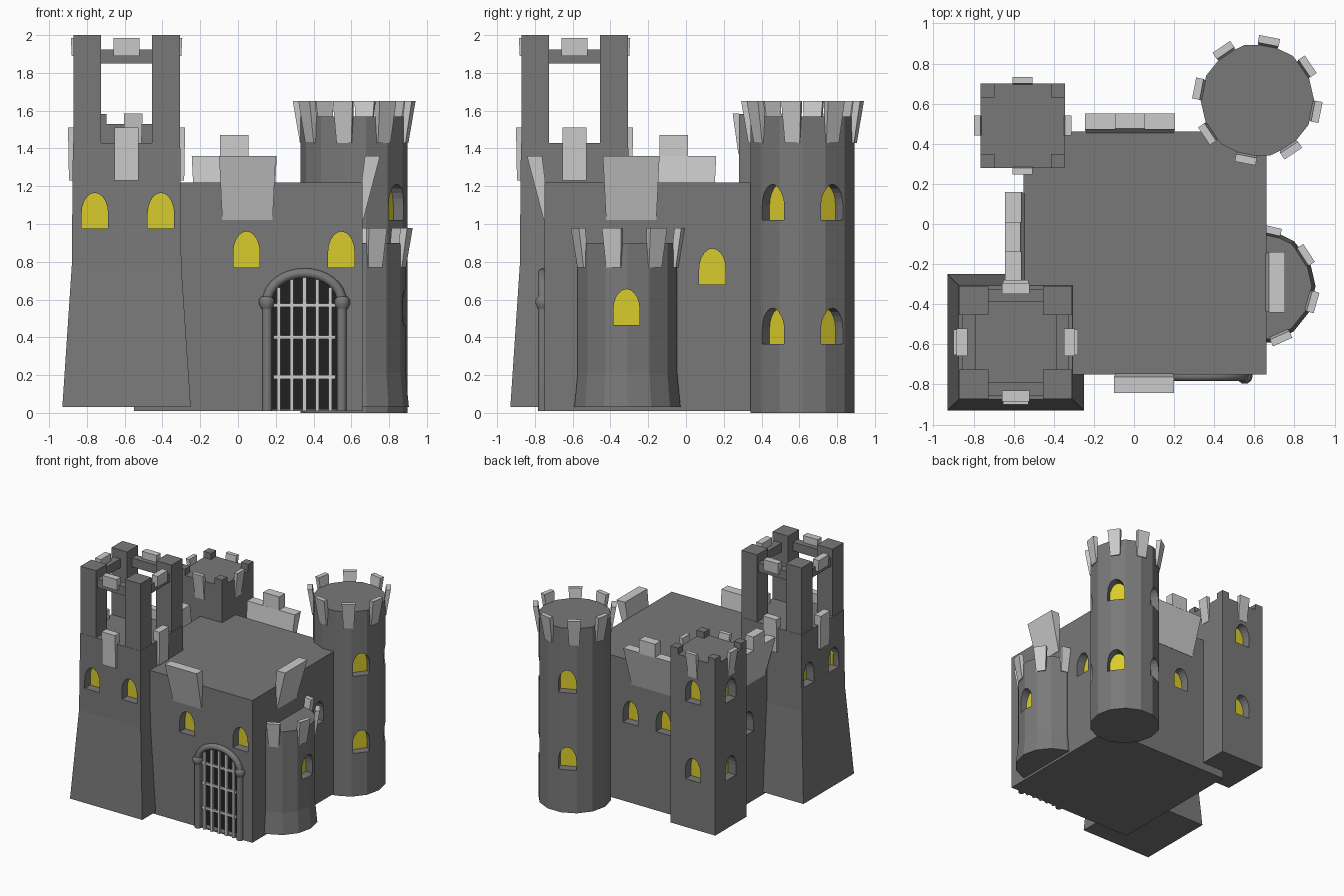
import bpy, bmesh, math
from mathutils import Vector

if "Cube" in bpy.data.objects:
    bpy.data.objects.remove(bpy.data.objects["Cube"])

def mat(name, rgb):
    m = bpy.data.materials.new(name)
    m.diffuse_color = (*rgb, 1)
    m.use_nodes = True
    m.node_tree.nodes["Principled BSDF"].inputs["Base Color"].default_value = m.diffuse_color
    return m

STONE = mat("grey stone", (0.19, 0.19, 0.19))
LIGHT = mat("light stone", (0.6, 0.6, 0.6))
GLOW = mat("window yellow", (0.7, 0.6, 0.025))
DARK = mat("gate dark", (0.015, 0.015, 0.015))

# ---------- helpers ----------
def loft(bm, rings):
    vs = [[bm.verts.new(p) for p in r] for r in rings]
    n = len(vs[0])
    fs = [bm.faces.new(vs[0]), bm.faces.new(vs[-1])]
    for a, b in zip(vs, vs[1:]):
        fs += [bm.faces.new((a[i], a[(i + 1) % n], b[(i + 1) % n], b[i])) for i in range(n)]
    bmesh.ops.recalc_face_normals(bm, faces=fs)

def finish(bm, name, material):
    me = bpy.data.meshes.new(name)
    bm.to_mesh(me)
    bm.free()
    me.materials.append(material)
    ob = bpy.data.objects.new(name, me)
    bpy.context.collection.objects.link(ob)
    return ob

def place(o, az, u, n, z):
    """Wall frame: n along the outward direction az, u sideways."""
    c, s = math.cos(math.radians(az)), math.sin(math.radians(az))
    return Vector((o[0] + c * n - s * u, o[1] + s * n + c * u, z))

def square(cx, cy, h, z):
    return [(cx + a * h, cy + b * h, z) for a, b in ((-1, -1), (1, -1), (1, 1), (-1, 1))]

def ngon(cx, cy, r, z, n=14):
    return [(cx + r * math.cos(2 * math.pi * i / n), cy + r * math.sin(2 * math.pi * i / n), z) for i in range(n)]

def box(bm, x0, x1, y0, y1, z0, z1):
    loft(bm, [[(x0, y0, z), (x1, y0, z), (x1, y1, z), (x0, y1, z)] for z in (z0, z1)])

def slab(bm, o, az, low, high):
    """Leaning block; low/high = (u0, u1, n0, n1, z)."""
    loft(bm, [[place(o, az, u, n, z) for u, n in ((u0, n0), (u1, n0), (u1, n1), (u0, n1))]
              for u0, u1, n0, n1, z in (low, high)])

def arch_profile(w, h, spring):
    return [(-w, 0), (w, 0)] + [(w * math.cos(math.pi * i / 10), spring + (h - spring) * math.sin(math.pi * i / 10))
                                for i in range(11)]

def arch(bm, o, az, zb, prof, n0, n1):
    loft(bm, [[place(o, az, u, n, zb + z) for u, z in prof] for n in (n0, n1)])

WIN = arch_profile(0.07, 0.19, 0.08)
DEPTH = 0.08

def windows(body, name, spots, extra=None):
    """Cut arched niches in a body and set a yellow pane at the back of each."""
    cut, pane = bmesh.new(), bmesh.new()
    for x, y, az, zb in spots:
        arch(cut, (x, y), az, zb, WIN, -DEPTH, 0.05)
        arch(pane, (x, y), az, zb, WIN, -DEPTH - 0.002, -DEPTH + 0.006)
    if extra:
        extra(cut)
    c = finish(cut, name + "_cutter", STONE)
    c.hide_render = True
    c.hide_set(True)
    finish(pane, name + "_window_panes", GLOW)
    m = body.modifiers.new("niches", 'BOOLEAN')
    m.operation, m.solver, m.object = 'DIFFERENCE', 'EXACT', c

# ---------- keep ----------
bm = bmesh.new()
box(bm, -0.55, 0.66, -0.75, 0.46, 0.01, 1.22)
keep = finish(bm, "keep", STONE)
GATE = (0.352, -0.75)
gate_prof = arch_profile(0.175, 0.71, 0.56)
windows(keep, "keep",
        [(0.045, -0.75, -90, 0.77), (0.547, -0.75, -90, 0.77), (0.66, 0.14, 0, 0.68),
         (0.2, 0.46, 90, 0.68), (-0.11, 0.46, 90, 0.68), (-0.55, -0.05, 180, 0.6)],
        lambda b: arch(b, GATE, -90, 0.02, gate_prof, -0.06, 0.05))

# wall crowns leaning outward, stepped on the back and left
bm = bmesh.new()
for o, az, w, step in (((0.05, -0.75), -90, 0.15, 0), ((0.66, -0.29), 0, 0.15, 0),
                       ((-0.02, 0.46), 90, 0.225, 1), ((-0.55, -0.065), 180, 0.225, 1)):
    slab(bm, o, az, (-w + 0.017, w - 0.017, -0.03, 0.003, 1.02), (-w, w, 0.012, 0.092, 1.36))
    if step:
        slab(bm, o, az, (-0.075, 0.075, 0.012, 0.092, 1.355), (-0.075, 0.075, 0.015, 0.092, 1.472))
finish(bm, "keep_crowns", LIGHT)

# ---------- gate ----------
bm = bmesh.new()
arch(bm, GATE, -90, 0.02, gate_prof, -0.062, -0.054)
finish(bm, "gate_dark_backing", DARK)

bm = bmesh.new()
for i in range(-2, 3):
    x = GATE[0] + i * 0.068
    top = 0.57 + 0.15 * math.sqrt(1 - (i * 0.068 / 0.175) ** 2)
    box(bm, x - 0.01, x + 0.01, -0.765, -0.745, 0.01, top)
for z in (0.19, 0.40, 0.57):
    box(bm, GATE[0] - 0.165, GATE[0] + 0.165, -0.76, -0.743, z - 0.01, z + 0.01)
finish(bm, "portcullis_bars", LIGHT)

bm = bmesh.new()
path = [Vector((-0.197, 0.01))] + [Vector((-0.197 * math.cos(math.pi * i / 16), 0.59 + 0.15 * math.sin(math.pi * i / 16)))
                                   for i in range(17)] + [Vector((0.197, 0.01))]
rings = []
for i, p in enumerate(path):
    t = (path[min(i + 1, len(path) - 1)] - path[max(i - 1, 0)]).normalized()
    rings.append([(GATE[0] + p.x - t.y * 0.026 * math.cos(a), -0.758 + 0.026 * math.sin(a),
                   p.y + t.x * 0.026 * math.cos(a)) for a in (2 * math.pi * k / 10 for k in range(10))])
loft(bm, rings)
for s in (-1, 1):
    loft(bm, [ngon(GATE[0] + s * 0.2, -0.758, r, z, 10) for r, z in ((0.028, 0.55), (0.04, 0.575), (0.04, 0.6), (0.028, 0.615))])
frame = finish(bm, "gate_frame", STONE)
bpy.context.view_layer.objects.active = frame
frame.select_set(True)
bpy.ops.object.shade_smooth_by_angle(angle=math.radians(40))
frame.select_set(False)

# ---------- front left tower ----------
T = (-0.59, -0.59)
bm = bmesh.new()
loft(bm, [square(*T, h, z) for h, z in ((0.34, 0.03), (0.29, 0.78), (0.284, 1.43))])
tower = finish(bm, "front_tower", STONE)
windows(tower, "front_tower",
        [(T[0] + d, T[1] - 0.287, -90, 0.975) for d in (-0.168, 0.182)] +
        [(T[0] - 0.287, T[1] + d, 180, 0.975) for d in (-0.14, 0.19)])
bm = bmesh.new()
for a in (-1, 1):
    for b in (-1, 1):
        cx, cy = T[0] + a * 0.209, T[1] + b * 0.209
        loft(bm, [square(cx, cy, 0.073, z) for z in (1.42, 2.0)])
for az in (0, 90, 180, 270):
    slab(bm, T, az, (-0.14, 0.14, 0.2, 0.265, 1.85), (-0.14, 0.14, 0.2, 0.265, 1.925))
finish(bm, "front_tower_pillars_and_beams", STONE)
bm = bmesh.new()
for az in (0, 90, 180, 270):
    slab(bm, T, az, (-0.063, 0.063, 0.25, 0.305, 1.23), (-0.063, 0.063, 0.25, 0.31, 1.512))
    slab(bm, T, az, (-0.068, 0.068, 0.24, 0.29, 1.89), (-0.068, 0.068, 0.24, 0.295, 1.985))
finish(bm, "front_tower_merlons", LIGHT)

# ---------- back left tower ----------
B = (-0.555, 0.49)
bm = bmesh.new()
loft(bm, [square(*B, 0.21, z) for z in (0.08, 1.53)])
back = finish(bm, "back_tower", STONE)
windows(back, "back_tower", [(B[0], B[1] + 0.21, 90, z) for z in (0.49, 1.15)] +
        [(B[0] - 0.21, B[1], 180, z) for z in (0.49, 1.15)])
bm = bmesh.new()
for a in (-1, 1):
    for b in (-1, 1):
        loft(bm, [square(B[0] + a * 0.175, B[1] + b * 0.175, 0.035, z) for z in (1.52, 1.582)])
finish(bm, "back_tower_corner_blocks", STONE)
bm = bmesh.new()
for az in (0, 90, 180, 270):
    slab(bm, B, az, (-0.042, 0.042, 0.19, 0.213, 1.37), (-0.05, 0.05, 0.21, 0.243, 1.585))
finish(bm, "back_tower_merlons", LIGHT)

# ---------- tall round tower ----------
R = (0.615, 0.617)
bm = bmesh.new()
loft(bm, [ngon(*R, 0.283, z) for z in (0.0, 1.57)])
rnd = finish(bm, "round_tower", STONE)
windows(rnd, "round_tower", [(*place(R, az, 0, 0.278, 0).xy, az, z) for az in (-35, 35, 113) for z in (0.365, 1.02)])
bm = bmesh.new()
for k in range(8):
    slab(bm, R, 34 + 45 * k, (-0.04, 0.04, 0.255, 0.285, 1.43), (-0.053, 0.053, 0.283, 0.321, 1.652))
finish(bm, "round_tower_merlons", LIGHT)

# ---------- side turret ----------
S = (0.617, -0.31)
bm = bmesh.new()
loft(bm, [ngon(*S, r, z) for r, z in ((0.288, 0.03), (0.27, 0.21), (0.27, 0.9))])
turret = finish(bm, "side_turret", STONE)
windows(turret, "side_turret", [(S[0] + 0.268, S[1] - 0.005, 0, 0.465)])
bm = bmesh.new()
for az in (77, 33, -16, -66):
    slab(bm, S, az, (-0.04, 0.04, 0.24, 0.272, 0.77), (-0.053, 0.053, 0.268, 0.305, 0.98))
finish(bm, "side_turret_merlons", LIGHT)
